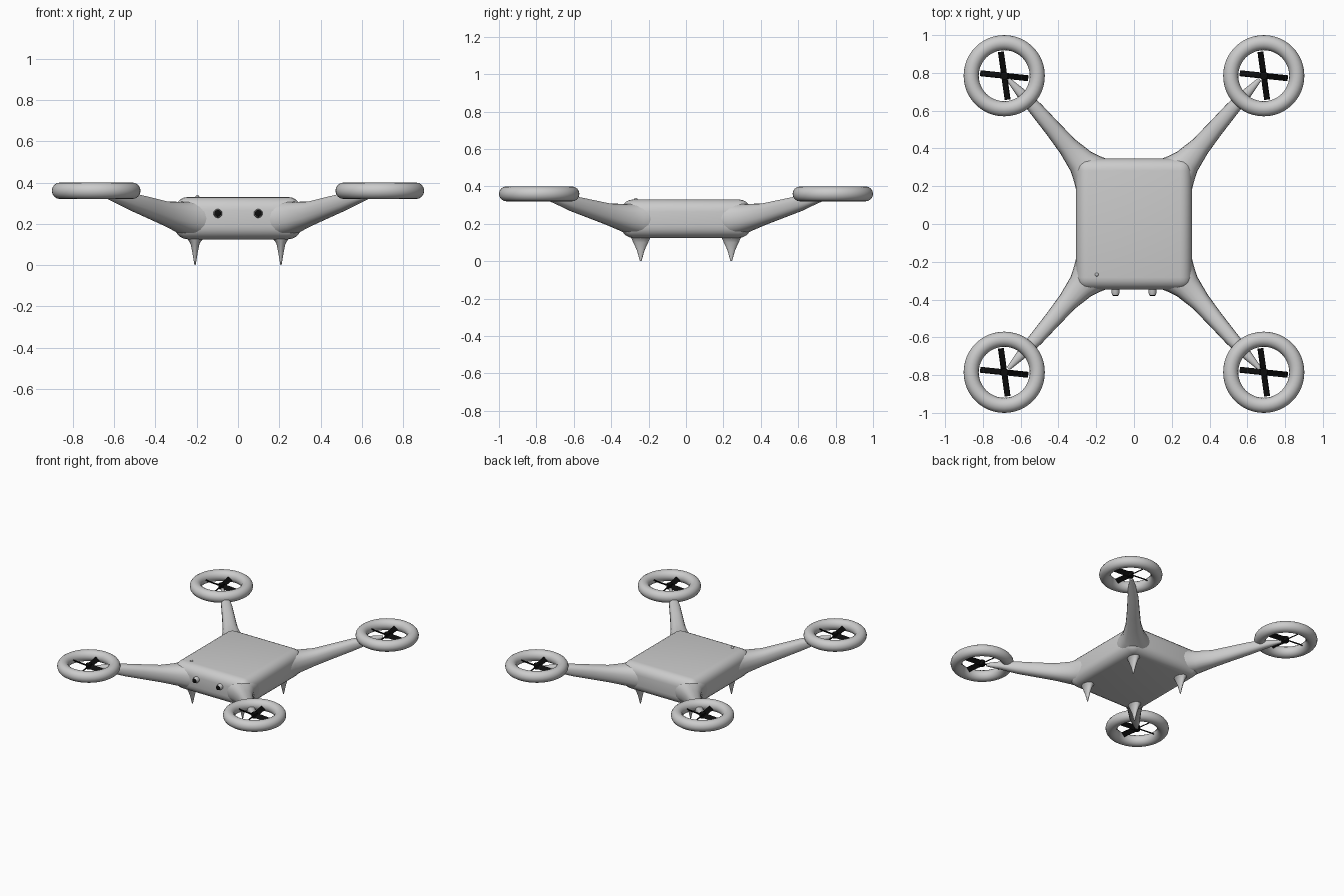
import bpy, bmesh, math
from mathutils import Vector, Matrix

if "Cube" in bpy.data.objects:
    bpy.data.objects.remove(bpy.data.objects["Cube"])


def material(name, c):
    m = bpy.data.materials.new(name)
    m.diffuse_color = (c, c, c, 1)
    m.use_nodes = True
    m.node_tree.nodes["Principled BSDF"].inputs["Base Color"].default_value = m.diffuse_color
    return m


GREY = material("light_grey", 0.6)
BLACK = material("black", 0.004)


def finish(bm, name, mat, angle=40):
    bmesh.ops.recalc_face_normals(bm, faces=bm.faces[:])
    me = bpy.data.meshes.new(name)
    bm.to_mesh(me)
    bm.free()
    me.materials.append(mat)
    ob = bpy.data.objects.new(name, me)
    bpy.context.collection.objects.link(ob)
    bpy.ops.object.select_all(action='DESELECT')
    bpy.context.view_layer.objects.active = ob
    ob.select_set(True)
    bpy.ops.object.shade_smooth_by_angle(angle=math.radians(angle))
    return ob


def loft(name, sections, mat, n=20, power=2.0, angle=40):
    """Skin through (centre, u, v) super-elliptic sections."""
    bm = bmesh.new()
    rings = []
    for c, u, v in sections:
        ring = []
        for i in range(n):
            a = 2 * math.pi * i / n
            cu, sv = math.cos(a), math.sin(a)
            pu = math.copysign(abs(cu) ** (2 / power), cu)
            pv = math.copysign(abs(sv) ** (2 / power), sv)
            ring.append(bm.verts.new(Vector(c) + Vector(u) * pu + Vector(v) * pv))
        rings.append(ring)
    for a, b in zip(rings, rings[1:]):
        for i in range(n):
            j = (i + 1) % n
            bm.faces.new((a[i], a[j], b[j], b[i]))
    bm.faces.new(rings[0])
    bm.faces.new(rings[-1])
    return finish(bm, name, mat, angle)


# Body: rounded box
bm = bmesh.new()
bmesh.ops.create_cube(bm, size=1)
bmesh.ops.scale(bm, vec=(0.615, 0.695, 0.205), verts=bm.verts[:])
bmesh.ops.translate(bm, vec=(0, 0, 0.2275), verts=bm.verts[:])
bmesh.ops.bevel(bm, geom=bm.edges[:], offset=0.065, segments=5, profile=0.5,
                affect='EDGES', clamp_overlap=True)
finish(bm, "body", GREY)

# Arm stations: x, y, z, half width, half height
ARM = [(0.17, 0.205, 0.228, 0.15, 0.095),
       (0.21, 0.25, 0.226, 0.125, 0.094),
       (0.245, 0.29, 0.226, 0.098, 0.086),
       (0.28, 0.33, 0.232, 0.075, 0.074),
       (0.35, 0.41, 0.250, 0.054, 0.059),
       (0.43, 0.505, 0.278, 0.045, 0.051),
       (0.52, 0.61, 0.309, 0.038, 0.042),
       (0.60, 0.695, 0.334, 0.026, 0.027),
       (0.665, 0.765, 0.347, 0.011, 0.011)]
# Leg stations: z, half x, half y
LEG = [(0.16, 0.06, 0.065), (0.13, 0.042, 0.053), (0.115, 0.028, 0.046),
       (0.10, 0.021, 0.040), (0.06, 0.013, 0.021), (0.0, 0.003, 0.004)]
CX, CY, CZ = 0.687, 0.785, 0.36

for sx, side in ((-1, "left"), (1, "right")):
    for sy, end in ((-1, "front"), (1, "back")):
        tag = f"{end}_{side}"
        # Tapered arm
        w = Vector((0.74 * sx, -0.67 * sy, 0))
        loft("arm_" + tag,
             [((x * sx, y * sy, z), w * hw, (0, 0, hh)) for x, y, z, hw, hh in ARM],
             GREY, power=2.4)
        # Pointed landing leg
        loft("leg_" + tag,
             [((0.208 * sx, 0.242 * sy, z), (hx, 0, 0), (0, hy, 0)) for z, hx, hy in LEG],
             GREY, n=16)
        # Rotor guard ring
        bpy.ops.mesh.primitive_torus_add(
            major_radius=0.175, minor_radius=0.04, major_segments=48,
            minor_segments=16, location=(CX * sx, CY * sy, CZ))
        ring = bpy.context.object
        ring.name = "guard_ring_" + tag
        ring.data.materials.append(GREY)
        bpy.ops.object.shade_smooth()
        # Rotor: pitched blades and hub
        bm = bmesh.new()
        for deg in (-6, 98, 174, 278):
            mat = (Matrix.Translation((CX * sx, CY * sy, CZ))
                   @ Matrix.Rotation(math.radians(deg), 4, 'Z')
                   @ Matrix.Translation((0.064, 0, 0))
                   @ Matrix.Rotation(math.radians(40), 4, 'X')
                   @ Matrix.Diagonal((0.128, 0.036, 0.006, 1)))
            bmesh.ops.create_cube(bm, size=1, matrix=mat)
        bmesh.ops.create_cone(bm, cap_ends=True, segments=16, radius1=0.02, radius2=0.02,
                              depth=0.035, matrix=Matrix.Translation((CX * sx, CY * sy, CZ)))
        finish(bm, "rotor_" + tag, BLACK)

    # Front camera: tapered barrel and black lens
    def ring_at(y, r):
        return ((0.098 * sx, y, 0.25), (r, 0, 0), (0, 0, r))
    loft("camera_barrel_" + side,
         [ring_at(-0.33, 0.022), ring_at(-0.365, 0.021), ring_at(-0.376, 0.017)], GREY)
    loft("camera_lens_" + side,
         [ring_at(-0.37, 0.0165), ring_at(-0.378, 0.0165), ring_at(-0.381, 0.010)], BLACK)

# Small indicator bump on top
bpy.ops.mesh.primitive_uv_sphere_add(segments=16, ring_count=10, radius=0.01,
                                     location=(-0.197, -0.268, 0.329))
bump = bpy.context.object
bump.name = "indicator_bump"
bump.data.materials.append(GREY)
bpy.ops.object.shade_smooth()
